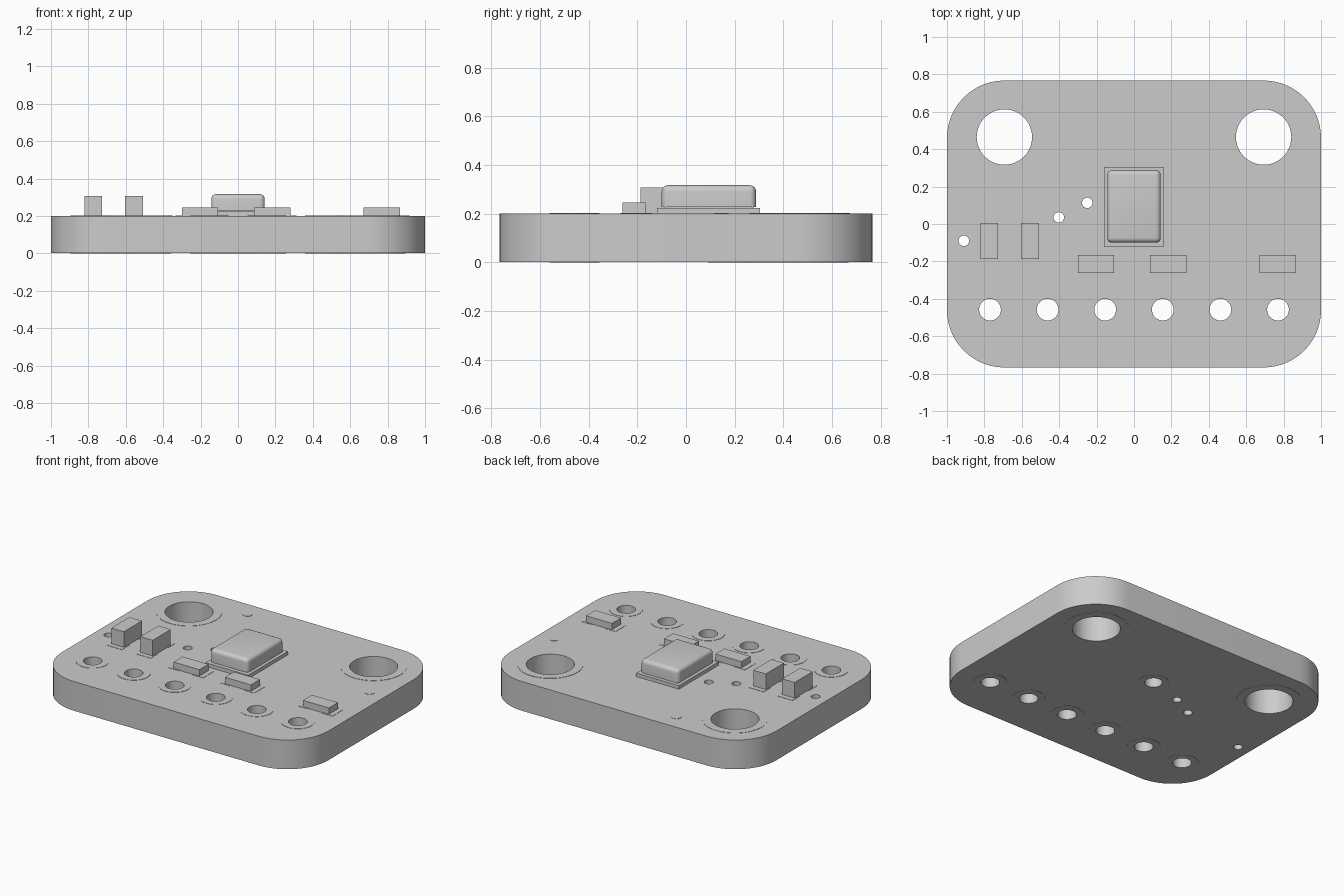
import bpy, bmesh
from math import cos, sin, pi, radians

cube = bpy.data.objects.get("Cube")
if cube:
    bpy.data.objects.remove(cube, do_unlink=True)

grey = bpy.data.materials.new("plain_grey")
grey.use_nodes = True
COLOUR = (0.6, 0.6, 0.6, 1)
grey.diffuse_color = COLOUR
grey.node_tree.nodes["Principled BSDF"].inputs["Base Color"].default_value = COLOUR

TOP = 0.2      # upper face of the board
FILM = 0.002   # thickness of the metal pads


def finish(name, bm, smooth=False):
    bmesh.ops.remove_doubles(bm, verts=bm.verts, dist=0.0001)
    bmesh.ops.recalc_face_normals(bm, faces=bm.faces)
    mesh = bpy.data.meshes.new(name)
    bm.to_mesh(mesh)
    bm.free()
    mesh.materials.clear()
    mesh.materials.append(grey)
    obj = bpy.data.objects.new(name, mesh)
    bpy.context.collection.objects.link(obj)
    if smooth:
        bpy.ops.object.select_all(action='DESELECT')
        obj.select_set(True)
        bpy.context.view_layer.objects.active = obj
        bpy.ops.object.shade_smooth_by_angle(angle=radians(30))
    return obj


def circle(x, y, r, n=48):
    return [(x + r * cos(2 * pi * i / n), y + r * sin(2 * pi * i / n)) for i in range(n)]


def rounded_rect(hx, hy, r, n=14):
    points = []
    for k, (sx, sy) in enumerate([(1, 1), (-1, 1), (-1, -1), (1, -1)]):
        for i in range(n + 1):
            a = (k + i / n) * pi / 2
            points.append((sx * (hx - r) + r * cos(a), sy * (hy - r) + r * sin(a)))
    return points


def sheet(name, loops, z0, z1):
    """Extruded flat outline; inner loops become holes."""
    curve = bpy.data.curves.new(name + "_outline", 'CURVE')
    curve.dimensions = '2D'
    curve.fill_mode = 'BOTH'
    curve.extrude = (z1 - z0) / 2
    for loop in loops:
        spline = curve.splines.new('POLY')
        spline.points.add(len(loop) - 1)
        for p, (x, y) in zip(spline.points, loop):
            p.co = (x, y, 0, 1)
        spline.use_cyclic_u = True
    helper = bpy.data.objects.new(name + "_outline", curve)
    bpy.context.collection.objects.link(helper)
    bpy.context.view_layer.update()
    graph = bpy.context.evaluated_depsgraph_get()
    mesh = bpy.data.meshes.new_from_object(helper.evaluated_get(graph))
    bm = bmesh.new()
    bm.from_mesh(mesh)
    for v in bm.verts:
        v.co.z += (z0 + z1) / 2
    bpy.data.objects.remove(helper, do_unlink=True)
    return finish(name, bm, smooth=True)


def box(name, x0, x1, y0, y1, z0, z1, bevel=0):
    bm = bmesh.new()
    bmesh.ops.create_cube(bm, size=1)
    for v in bm.verts:
        v.co = ((x0 + x1) / 2 + v.co.x * (x1 - x0),
                (y0 + y1) / 2 + v.co.y * (y1 - y0),
                (z0 + z1) / 2 + v.co.z * (z1 - z0))
    if bevel:
        edges = [e for e in bm.edges if max(v.co.z for v in e.verts) > z1 - 0.001]
        bmesh.ops.bevel(bm, geom=edges, offset=bevel, segments=5,
                        profile=0.5, affect='EDGES')
    return finish(name, bm, smooth=bevel > 0)


# Holes: x, y, radius
mounting = [(s * 0.693, 0.465, 0.148) for s in (-1, 1)]
pins = [(-0.77 + i * 0.308, -0.458, 0.058) for i in range(6)]
vias = [(-0.91, -0.09, 0.028), (-0.402, 0.035, 0.028), (-0.25, 0.113, 0.028)]
port = (0.0, 0.185, 0.055)

# Circuit board
sheet("board", [rounded_rect(1, 0.767, 0.307)] + [circle(*h) for h in mounting + pins + vias + [port]],
      FILM, TOP)

# Thin ring pads around the holes on both faces
for kind, holes, extra in (("mounting", mounting, 0.055), ("pin", pins, 0.045)):
    for i, (x, y, r) in enumerate(holes):
        ring = [circle(x, y, r + extra), circle(x, y, r)]
        sheet(f"{kind}_pad_top_{i + 1}", ring, TOP, TOP + FILM)
        sheet(f"{kind}_pad_bottom_{i + 1}", ring, 0, FILM)
x, y, r = port
sheet("port_pad_bottom", [circle(x, y, r + 0.04), circle(x, y, r)], 0, FILM)

# Alignment dots
for i, (x, y) in enumerate([(-0.38, 0.645), (0.887, 0.145)]):
    sheet(f"alignment_dot_{i + 1}", [circle(x, y, 0.03, 24)], TOP, TOP + FILM)

# Sensor: base plate and rounded metal can
box("sensor_base", -0.16, 0.16, -0.12, 0.305, TOP, 0.224)
box("sensor_neck", -0.135, 0.135, -0.09, 0.28, 0.22, 0.24)
can = box("sensor_can", -0.143, 0.143, -0.1, 0.288, 0.228, 0.317, bevel=0.026)

# Flat chips across the board and tall chips along it, each with two solder pads
for i, x in enumerate([-0.203, 0.183, 0.768]):
    box(f"flat_chip_{i + 1}", x - 0.097, x + 0.097, -0.262, -0.165, TOP, 0.245)
    for s in (-1, 1):
        c = x + s * 0.09
        box(f"flat_chip_pad_{i + 1}_{'left' if s > 0 else 'right'}",
            c - 0.04, c + 0.04, -0.27, -0.157, TOP, TOP + FILM)
for i, x in enumerate([-0.773, -0.556]):
    box(f"tall_chip_{i + 1}", x - 0.047, x + 0.047, -0.187, 0.006, TOP, 0.308)
    for s in (-1, 1):
        c = -0.09 + s * 0.09
        box(f"tall_chip_pad_{i + 1}_{'back' if s > 0 else 'front'}",
            x - 0.055, x + 0.055, c - 0.04, c + 0.04, TOP, TOP + FILM)
